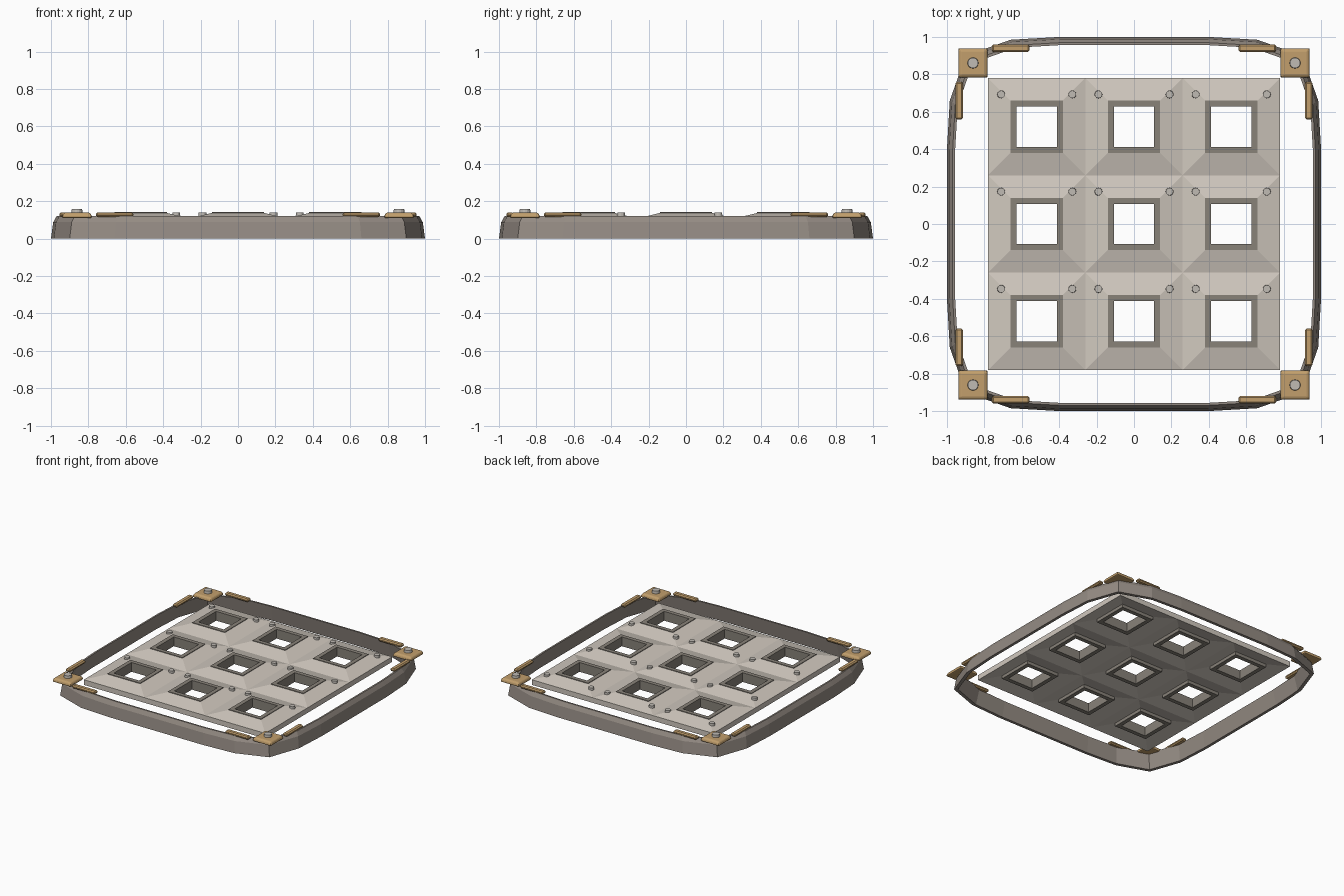
import bpy, bmesh, math
from mathutils import Matrix

if "Cube" in bpy.data.objects:
    bpy.data.objects.remove(bpy.data.objects["Cube"], do_unlink=True)


def material(name, rgb):
    linear = [((c / 255 + 0.055) / 1.055) ** 2.4 for c in rgb] + [1]
    m = bpy.data.materials.new(name)
    m.use_nodes = True
    m.diffuse_color = linear
    m.node_tree.nodes["Principled BSDF"].inputs["Base Color"].default_value = linear
    return m


STONE = material("pale stone", (208, 200, 190))
TRIM = material("dark trim", (136, 130, 121))
BAND = material("grey brown band", (148, 139, 131))
BRASS = material("brass", (194, 159, 108))
STEEL = material("light steel", (192, 187, 180))


def finish(name, bm, mat, bevel=0, segments=1):
    bmesh.ops.recalc_face_normals(bm, faces=bm.faces)
    mesh = bpy.data.meshes.new(name)
    bm.to_mesh(mesh)
    bm.free()
    mesh.materials.append(mat)
    obj = bpy.data.objects.new(name, mesh)
    bpy.context.collection.objects.link(obj)
    if bevel:
        mod = obj.modifiers.new("Bevel", "BEVEL")
        mod.width = bevel
        mod.segments = segments
    return obj


def loft(bm, rings, closed=True):
    """Join rings of points by quads; closed joins the last ring to the first."""
    loops = [[bm.verts.new(p) for p in ring] for ring in rings]
    pairs = list(zip(loops, loops[1:]))
    if closed:
        pairs.append((loops[-1], loops[0]))
    for a, b in pairs:
        for i in range(len(a)):
            j = (i + 1) % len(a)
            bm.faces.new((a[i], a[j], b[j], b[i]))


def square(cx, cy, half, z):
    return [(cx + sx * half, cy + sy * half, z)
            for sx, sy in ((-1, -1), (1, -1), (1, 1), (-1, 1))]


def box(name, centre, size, mat, bevel):
    bm = bmesh.new()
    bmesh.ops.create_cube(bm, size=1, matrix=Matrix.Translation(centre) @ Matrix.Diagonal((*size, 1)))
    return finish(name, bm, mat, bevel)


def disc(bm, x, y, z0, z1, r, sides):
    bmesh.ops.create_cone(bm, cap_ends=True, segments=sides, radius1=r, radius2=r * 0.92,
                          depth=z1 - z0, matrix=Matrix.Translation((x, y, (z0 + z1) / 2)))


# Grid of raised tiles with square openings
PITCH = 0.52
cells = [(i * PITCH, j * PITCH) for j in (-1, 0, 1) for i in (-1, 0, 1)]
tiles, collars, studs = bmesh.new(), bmesh.new(), bmesh.new()
for cx, cy in cells:
    loft(tiles, [square(cx, cy, 0.26, 0.108), square(cx, cy, 0.138, 0.138),
                 square(cx, cy, 0.138, 0.095), square(cx, cy, 0.26, 0.068)])
    loft(collars, [square(cx, cy, 0.14, 0.142), square(cx, cy, 0.108, 0.142),
                   square(cx, cy, 0.108, 0.07), square(cx, cy, 0.14, 0.07)])
    for side in (-1, 1):
        disc(studs, cx + side * 0.19, cy + 0.173, 0.11, 0.14, 0.022, 12)

# Remove the hidden walls between neighbouring tiles
bmesh.ops.remove_doubles(tiles, verts=tiles.verts, dist=0.0005)
inner = [f for f in tiles.faces
         if abs(f.normal.z) < 0.1 and any(
             abs(abs(c) - PITCH / 2) < 0.001 for c in f.calc_center_median()[:2])]
bmesh.ops.delete(tiles, geom=inner, context="FACES_ONLY")
finish("tile_panel", tiles, STONE)
finish("opening_collars", collars, TRIM)
finish("tile_studs", studs, STEEL)

# Surrounding band, a tapered wall swept round a cut-corner square
side_points = [(-0.66, 0.985), (-0.4, 1), (0.4, 1), (0.66, 0.985), (0.9, 0.9)]
path = []
for turn in range(4):
    for x, y in side_points:
        for _ in range(turn):
            x, y = y, -x
        path.append((x, y))
profile = [(1, 0), (0.988, 0.088), (0.97, 0.12), (0.957, 0.12), (0.978, 0)]
band = bmesh.new()
loft(band, [[(x * s, y * s, z) for x, y in path] for s, z in profile])
finish("outer_band", band, BAND)

# Corner plates, bolts and clamp bars
for sx, xname in ((-1, "right"), (1, "left")):
    for sy, yname in ((-1, "front"), (1, "back")):
        corner = f"{yname}_{xname}"
        x, y = sx * 0.861, sy * 0.861
        plate = bmesh.new()
        loft(plate, [square(x, y, 0.079, 0.11), square(x, y, 0.077, 0.13),
                     square(x, y, 0.066, 0.14)], closed=False)
        bmesh.ops.holes_fill(plate, edges=plate.edges)
        finish(f"{corner}_plate", plate, BRASS, 0.008, 2)
        bolt = bmesh.new()
        disc(bolt, x, y, 0.135, 0.16, 0.03, 16)
        finish(f"{corner}_bolt", bolt, STEEL)
        box(f"{corner}_bar_across", (sx * 0.66, sy * 0.94, 0.128), (0.2, 0.04, 0.024), BRASS, 0.008)
        box(f"{corner}_bar_along", (sx * 0.935, sy * 0.66, 0.128), (0.04, 0.2, 0.024), BRASS, 0.008)
